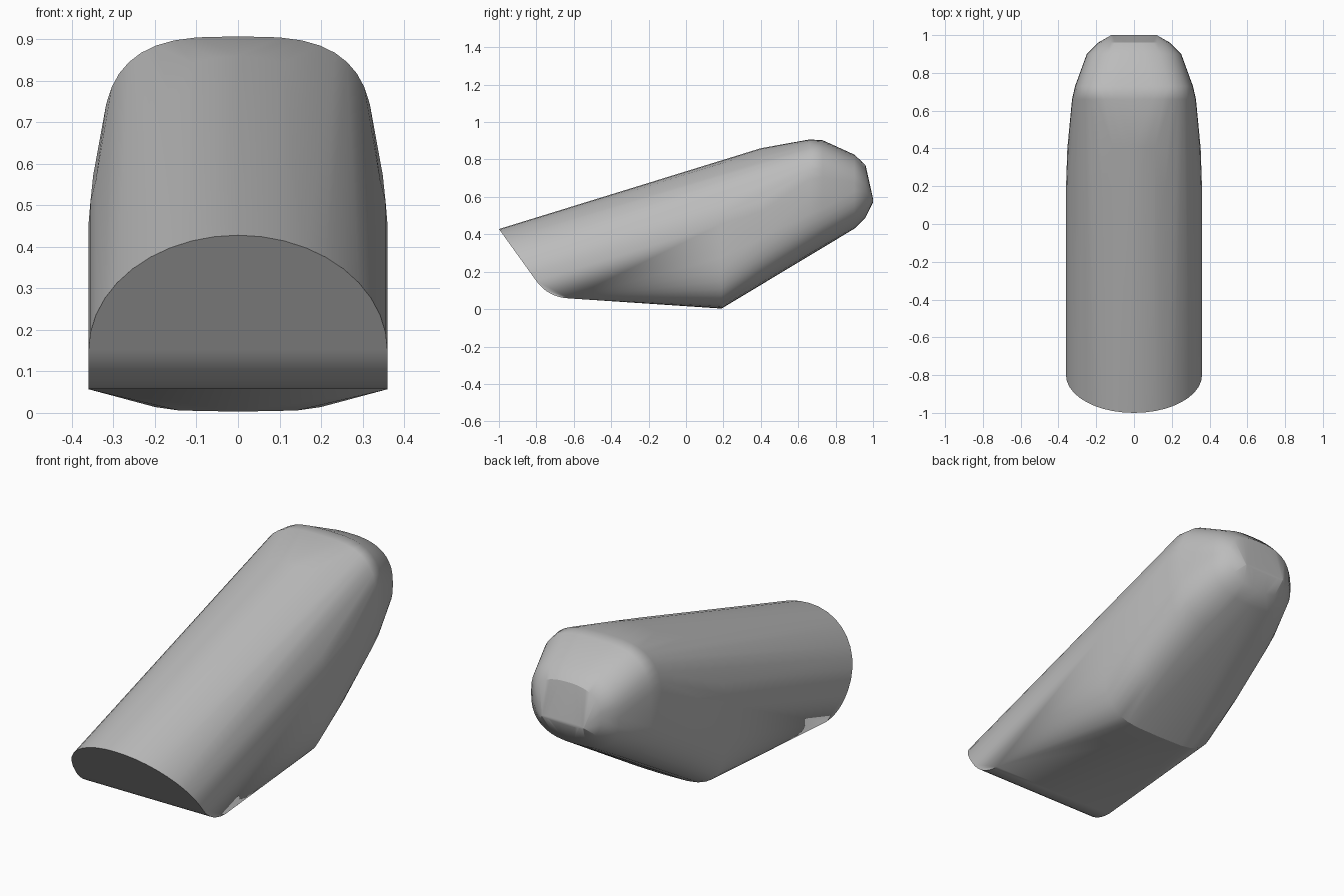
import bpy, bmesh
from math import sin, cos, pi, copysign

cube = bpy.data.objects.get("Cube")
if cube:
    bpy.data.objects.remove(cube, do_unlink=True)

grey = bpy.data.materials.new("plain grey")
grey.use_nodes = True
colour = (0.5, 0.5, 0.5, 1)
grey.diffuse_color = colour
grey.node_tree.nodes["Principled BSDF"].inputs["Base Color"].default_value = colour

HALF = 0.36
STEPS = 40


def ring(y, bottom, middle, top, width, power_up, power_down):
    """Upright superellipse section with separate upper and lower halves."""
    points = []
    for i in range(STEPS):
        a = 2 * pi * i / STEPS
        c, s = cos(a), sin(a)
        power = power_up if s >= 0 else power_down
        height = top - middle if s >= 0 else middle - bottom
        x = copysign(abs(c) ** (2 / power), c) * width
        z = middle + copysign(abs(s) ** (2 / power), s) * height
        points.append((x, y, z))
    return points


points = []

# Slanted front face with an arched rim
for i in range(STEPS // 2 + 1):
    a = pi * i / (STEPS // 2)
    points.append((HALF * cos(a), -0.8 - 0.2 * sin(a), 0.15 + 0.278 * sin(a)))

# Rounded lower front edge
for i in range(9):
    t = i / 8
    y = -0.8 * (1 - t) ** 2 - 0.735 * 2 * t * (1 - t) - 0.62 * t ** 2
    z = 0.15 * (1 - t) ** 2 + 0.06 * 2 * t * (1 - t) + 0.057 * t ** 2
    points += [(HALF, y, z), (-HALF, y, z)]

# Body and rounded tail: y, bottom, middle, top, half width, upper and lower power
for section in (
    (0.19, 0.003, 0.455, 0.796, HALF, 2, 4),
    (0.40, 0.13, 0.52, 0.86, 0.353, 2, 3.6),
    (0.66, 0.286, 0.60, 0.907, 0.328, 3.1, 3),
    (0.73, 0.328, 0.62, 0.903, 0.312, 3.1, 3),
    (0.90, 0.43, 0.63, 0.826, 0.25, 2.6, 2.6),
    (0.96, 0.49, 0.63, 0.77, 0.19, 2.5, 2.4),
    (1.00, 0.57, 0.58, 0.59, 0.12, 2, 2),
):
    points += ring(*section)

# Skin the sections into one closed convex shell
bm = bmesh.new()
for p in points:
    bm.verts.new(p)
bmesh.ops.remove_doubles(bm, verts=bm.verts, dist=0.0005)
hull = bmesh.ops.convex_hull(bm, input=bm.verts)
loose = {v for v in hull["geom_interior"] if isinstance(v, bmesh.types.BMVert)}
bmesh.ops.delete(bm, geom=list(loose), context="VERTS")
bmesh.ops.dissolve_limit(bm, angle_limit=0.01, verts=bm.verts, edges=bm.edges)
bmesh.ops.recalc_face_normals(bm, faces=bm.faces)

mesh = bpy.data.meshes.new("rounded_body")
bm.to_mesh(mesh)
bm.free()
mesh.materials.append(grey)
body = bpy.data.objects.new("rounded_body", mesh)
bpy.context.collection.objects.link(body)

# Smooth skin with a crisp front rim and underside crease
bpy.ops.object.select_all(action="DESELECT")
body.select_set(True)
bpy.context.view_layer.objects.active = body
bpy.ops.object.shade_smooth_by_angle(angle=0.52)
weighted = body.modifiers.new("Even shading", "WEIGHTED_NORMAL")
weighted.keep_sharp = True
